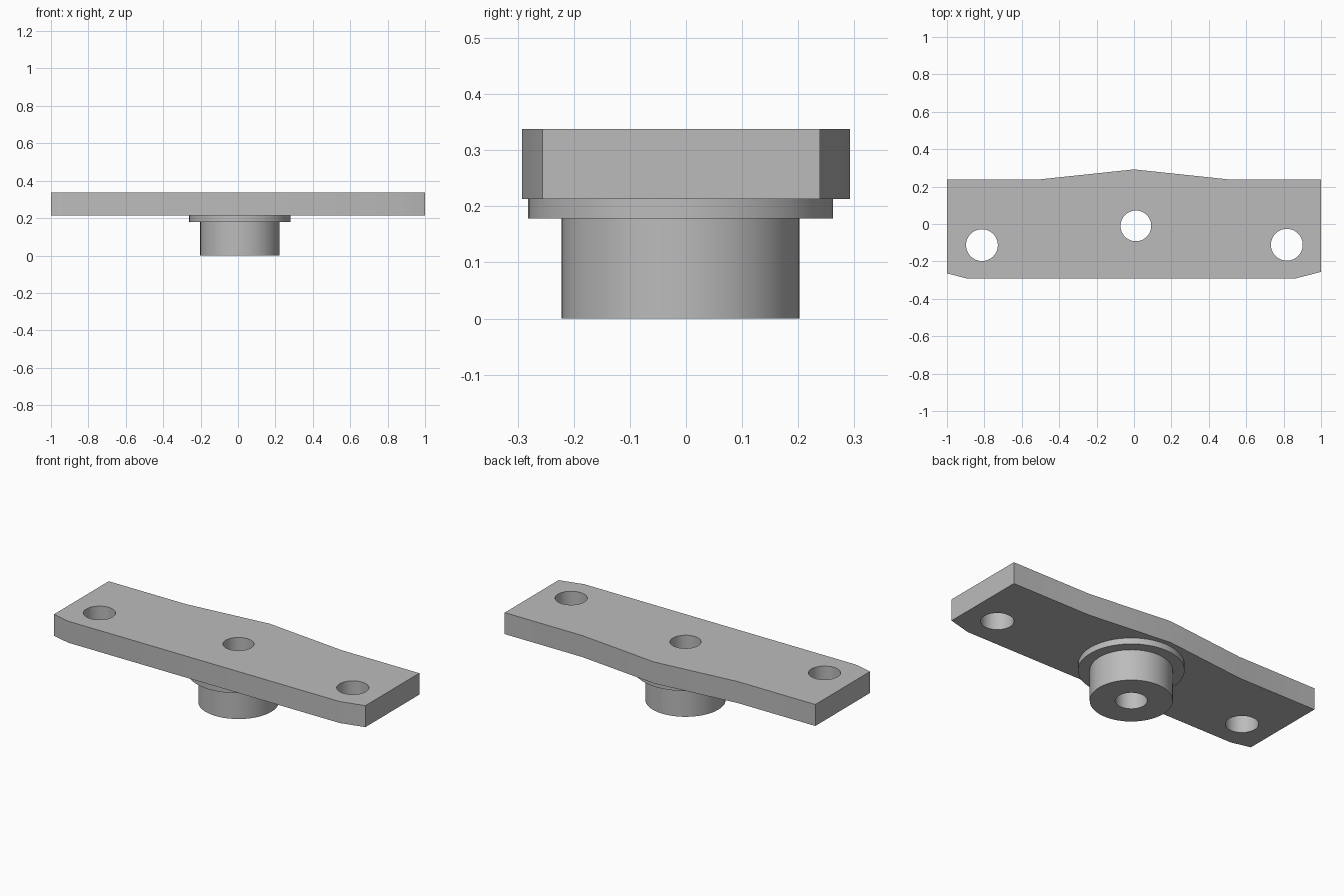
import bpy
import bmesh
from math import radians, tau, cos, sin

cube = bpy.data.objects.get("Cube")
if cube:
    bpy.data.objects.remove(cube, do_unlink=True)

PLATE_Z, TOP_Z = 0.213, 0.338
HUB = (0.01, -0.01)
BORE = 0.082

steel = bpy.data.materials.new("plain grey")
steel.use_nodes = True
grey = (0.5, 0.5, 0.5, 1)
steel.diffuse_color = grey
steel.node_tree.nodes["Principled BSDF"].inputs["Base Color"].default_value = grey


def finish(obj):
    obj.data.materials.clear()
    obj.data.materials.append(steel)
    bpy.ops.object.select_all(action='DESELECT')
    obj.select_set(True)
    bpy.context.view_layer.objects.active = obj
    bpy.ops.object.shade_smooth_by_angle(angle=radians(30))


def mesh_object(name, bm):
    bmesh.ops.recalc_face_normals(bm, faces=bm.faces)
    mesh = bpy.data.meshes.new(name)
    bm.to_mesh(mesh)
    bm.free()
    obj = bpy.data.objects.new(name, mesh)
    bpy.context.collection.objects.link(obj)
    return obj


# Mounting plate: extruded outline with a peaked back and clipped front corners
outline = [(-1, 0.239), (-0.5, 0.239), (0, 0.292), (0.5, 0.239), (1, 0.239),
           (1, -0.256), (0.86, -0.292), (-0.89, -0.292), (-1, -0.264)]
bm = bmesh.new()
base = bm.faces.new([bm.verts.new((x, y, PLATE_Z)) for x, y in outline])
top = bmesh.ops.extrude_face_region(bm, geom=[base], use_keep_orig=True)
bmesh.ops.translate(bm, vec=(0, 0, TOP_Z - PLATE_Z),
                    verts=[v for v in top["geom"] if isinstance(v, bmesh.types.BMVert)])
plate = mesh_object("mounting_plate", bm)

# Bolt holes and centre bore through the plate
for x, y, r in [(-0.813, -0.113, 0.085), (0.817, -0.111, 0.085), (*HUB, BORE)]:
    bpy.ops.mesh.primitive_cylinder_add(vertices=48, radius=r, depth=0.4,
                                        location=(x, y, (PLATE_Z + TOP_Z) / 2))
    cutter = bpy.context.object
    cutter.hide_render = True
    cut = plate.modifiers.new("hole", 'BOOLEAN')
    cut.operation = 'DIFFERENCE'
    cut.solver = 'EXACT'
    cut.object = cutter
    bpy.context.view_layer.objects.active = plate
    bpy.ops.object.modifier_apply(modifier=cut.name)
    bpy.data.objects.remove(cutter, do_unlink=True)
finish(plate)

# Hub: hollow boss with a flange under the plate, turned from one profile
profile = [(BORE, PLATE_Z), (BORE, 0), (0.212, 0), (0.212, 0.178),
           (0.272, 0.178), (0.272, PLATE_Z)]
bm = bmesh.new()
SEG = 48
rings = [[bm.verts.new((HUB[0] + r * cos(tau * i / SEG), HUB[1] + r * sin(tau * i / SEG), z))
          for i in range(SEG)] for r, z in profile]
for a, b in zip(rings, rings[1:]):
    for i in range(SEG):
        j = (i + 1) % SEG
        bm.faces.new((a[i], a[j], b[j], b[i]))
hub = mesh_object("flanged_hub", bm)
# Open top seats on the plate, so orient the shell by its underside
if next(p for p in hub.data.polygons if p.center.z < 0.001).normal.z > 0:
    hub.data.flip_normals()
finish(hub)
